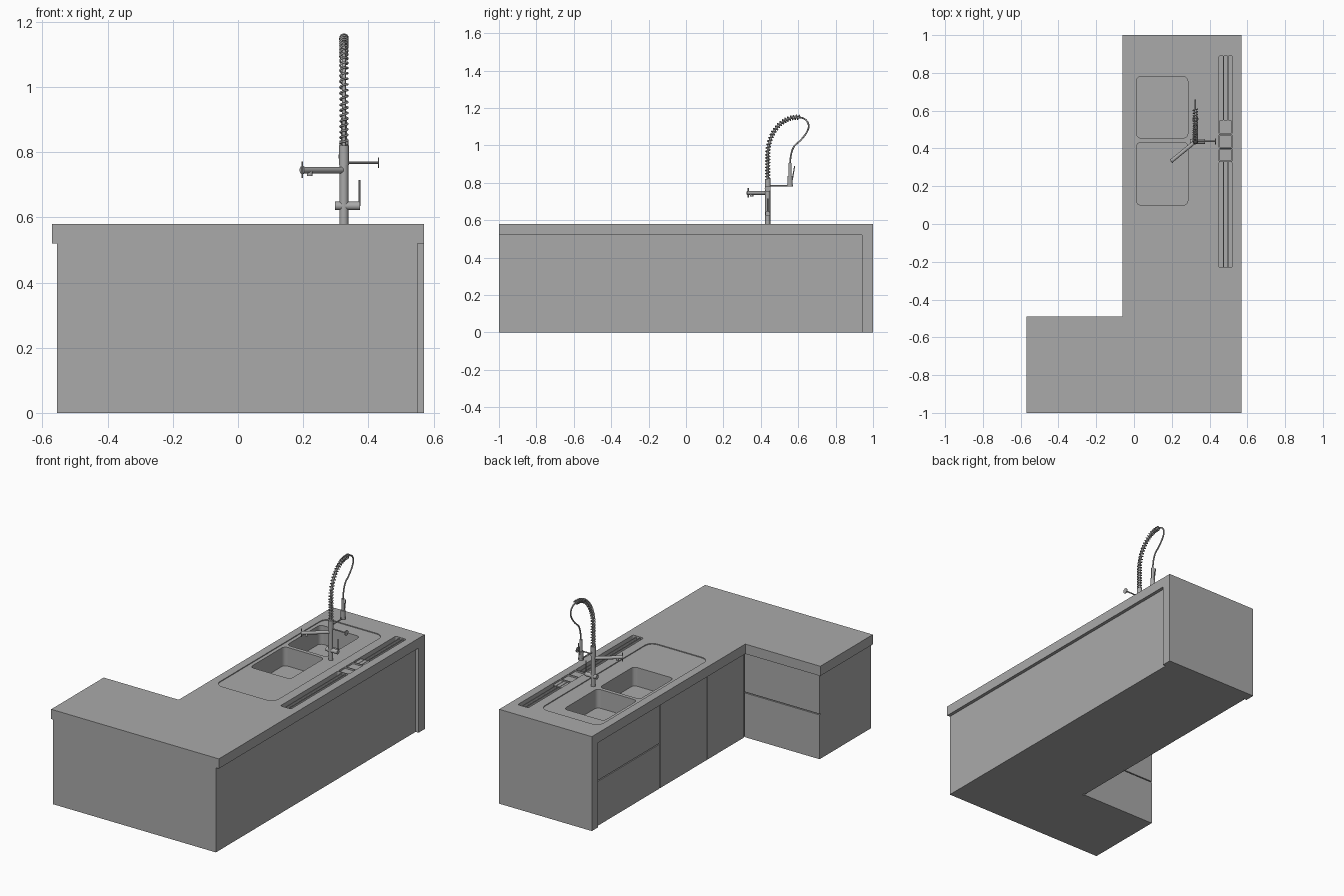
import bpy, bmesh, math
from mathutils import Vector

if "Cube" in bpy.data.objects:
    bpy.data.objects.remove(bpy.data.objects["Cube"])

grey = bpy.data.materials.new("plain grey")
grey.use_nodes = True
grey.diffuse_color = (0.4, 0.4, 0.4, 1)
grey.node_tree.nodes["Principled BSDF"].inputs["Base Color"].default_value = (0.4, 0.4, 0.4, 1)


def add(name, bm, smooth=False):
    bmesh.ops.recalc_face_normals(bm, faces=bm.faces)
    mesh = bpy.data.meshes.new(name)
    bm.to_mesh(mesh)
    bm.free()
    mesh.materials.append(grey)
    ob = bpy.data.objects.new(name, mesh)
    bpy.context.collection.objects.link(ob)
    if smooth:
        bpy.ops.object.select_all(action='DESELECT')
        ob.select_set(True)
        bpy.context.view_layer.objects.active = ob
        bpy.ops.object.shade_smooth_by_angle()
    return ob


def prism(name, outline, z0, z1):
    bm = bmesh.new()
    face = bm.faces.new([bm.verts.new((x, y, z0)) for x, y in outline])
    ext = bmesh.ops.extrude_face_region(bm, geom=[face])
    for v in ext["geom"]:
        if isinstance(v, bmesh.types.BMVert):
            v.co.z = z1
    return add(name, bm)


def rounded(x0, x1, y0, y1, r, steps=6):
    pts = []
    corners = [(x1 - r, y1 - r), (x0 + r, y1 - r), (x0 + r, y0 + r), (x1 - r, y0 + r)]
    for q, (cx, cy) in enumerate(corners):
        for i in range(steps + 1):
            a = (q + i / steps) * math.pi / 2
            pts.append((cx + r * math.cos(a), cy + r * math.sin(a)))
    return pts


def box(name, x0, x1, y0, y1, z0, z1):
    return prism(name, [(x0, y0), (x1, y0), (x1, y1), (x0, y1)], z0, z1)


def rod(name, a, b, r, sides=20):
    a, b = Vector(a), Vector(b)
    bm = bmesh.new()
    bmesh.ops.create_cone(bm, cap_ends=True, segments=sides, radius1=r, radius2=r, depth=(b - a).length)
    turn = Vector((0, 0, 1)).rotation_difference(b - a)
    for v in bm.verts:
        v.co = turn @ v.co + (a + b) / 2
    return add(name, bm, True)


def tube(name, pts, r, kind='POLY', res=2):
    cu = bpy.data.curves.new(name, 'CURVE')
    cu.dimensions = '3D'
    cu.bevel_depth, cu.bevel_resolution, cu.use_fill_caps = r, res, True
    sp = cu.splines.new(kind)
    sp.points.add(len(pts) - 1)
    for p, co in zip(sp.points, pts):
        p.co = (*co, 1)
    if kind == 'NURBS':
        sp.order_u, sp.use_endpoint_u = 3, True
    cu.materials.append(grey)
    ob = bpy.data.objects.new(name, cu)
    bpy.context.collection.objects.link(ob)


def cut(target, cutters):
    for c in cutters:
        m = target.modifiers.new("cut", 'BOOLEAN')
        m.operation, m.solver, m.object = 'DIFFERENCE', 'EXACT', c
        c.hide_render = True
        c.hide_set(True)


TOP, UNDER = 0.58, 0.52


def ell(inset, front, right, back):
    return [(-0.57 + inset, front), (right, front), (right, back), (-0.06 + inset, back),
            (-0.06 + inset, -0.49 - inset), (-0.57 + inset, -0.49 - inset)]


# Worktop, end panel and cabinet carcass
worktop = prism("worktop", ell(0, -1, 0.57, 1), UNDER, TOP)
box("end_panel", -0.06, 0.57, 0.94, 1, 0, UNDER)
carcass = prism("cabinet_carcass", ell(0.021, -1, 0.55, 0.94), 0, UNDER)
box("leg_end_panel", -0.556, -0.549, -1, -0.511, 0, UNDER)

# Drawer and door fronts, separated by narrow grooves
g = 0.003
for name, y0, y1, z0, z1 in [("lower_drawer", 0.32, 0.94, 0, 0.275), ("upper_drawer", 0.32, 0.94, 0.275, UNDER),
                             ("wide_door", -0.14, 0.32, 0, UNDER), ("narrow_door", -0.5, -0.14, 0, UNDER)]:
    box(name, -0.047, -0.039, y0 + g, y1 - g, z0 + (g if z0 else 0), z1 - (g if z1 < UNDER else 0))
box("leg_lower_drawer", -0.556, -0.047, -0.511, -0.503, 0, 0.275 - g)
box("leg_upper_drawer", -0.556, -0.047, -0.511, -0.503, 0.275 + g, UNDER)

# Sink surround, basins and drains
surround = prism("surround_cutter", rounded(-0.01, 0.39, -0.21, 0.86, 0.05), TOP - 0.005, TOP + 0.1)
FLOOR = 0.46
basins = [prism("basin_cutter", rounded(0.012, 0.285, y0, y1, 0.025), FLOOR, TOP + 0.1)
          for y0, y1 in [(0.1, 0.432), (0.455, 0.78)]]
for y in (0.265, 0.62):
    rod("drain", (0.19, y, FLOOR - 0.01), (0.19, y, FLOOR + 0.003), 0.057, 32)

# Accessory channel with rails and inserts
channels = [prism("channel_cutter", rounded(0.449, 0.521, y0, y1, 0.008), TOP - 0.035, TOP + 0.1)
            for y0, y1 in [(-0.23, 0.328), (0.332, 0.398), (0.402, 0.473), (0.477, 0.89)]]
for y0, y1 in [(-0.23, 0.328), (0.477, 0.89)]:
    for x in (0.472, 0.496):
        box("channel_rail", x, x + 0.005, y0, y1, TOP - 0.036, TOP - 0.006)
for y0, y1 in [(0.335, 0.395), (0.405, 0.47), (0.48, 0.55)]:
    prism("channel_insert", rounded(0.452, 0.518, y0, y1, 0.006), TOP - 0.036, TOP - 0.008)
cut(worktop, [surround] + basins + channels)
cut(carcass, basins)

# Tap column, mixer lever and side knob
X, Y = 0.325, 0.437
rod("tap_column", (X, Y, TOP - 0.006), (X, Y, 0.76), 0.0135)
rod("tap_collar", (X, Y, 0.76), (X, Y, 0.82), 0.0155)
rod("mixer_body", (0.297, Y, 0.635), (0.375, Y, 0.635), 0.013)
rod("mixer_lever", (0.373, Y, 0.635), (0.373, Y, 0.715), 0.003, 10)
rod("knob_stem", (X, Y, 0.768), (0.43, Y, 0.768), 0.004, 10)
rod("knob_disc", (0.429, Y, 0.768), (0.433, Y, 0.768), 0.016)

# Swivel spout with its nozzle and end disc
rod("spout", (X, Y, 0.745), (0.2, 0.335, 0.745), 0.01)
rod("spout_nozzle", (0.22, 0.351, 0.745), (0.22, 0.351, 0.727), 0.009)
rod("spout_disc", (0.2, 0.335, 0.745), (0.196, 0.332, 0.745), 0.012)
rod("spout_pin", (0.197, 0.333, 0.72), (0.197, 0.333, 0.772), 0.003, 10)

# Sprung hose: a path rises straight, then bends over an arc
RISE, CZ, RY, RZ = 0.13, 0.95, 0.155, 0.2


def path(t):
    if t < 0.3:
        return Vector((X, Y, 0.82 + RISE * t / 0.3))
    a = (t - 0.3) / 0.7 * math.radians(96)
    return Vector((X, Y + RY * (1 - math.cos(a)), CZ + RZ * math.sin(a)))


TURNS, PER = 26, 14
coil = []
for i in range(TURNS * PER + 1):
    t = i / (TURNS * PER)
    tan = (path(t + 0.001) - path(t - 0.001)).normalized()
    side = Vector((1, 0, 0))
    a = i / PER * math.tau
    coil.append(path(t) + 0.0115 * (math.cos(a) * side + math.sin(a) * tan.cross(side)))
tube("hose_spring", coil, 0.0032, res=1)
tube("inner_hose", [path(i / 24) for i in range(25)], 0.006)
tube("hanging_hose", [path(1), (X, 0.635, 1.148), (X, 0.665, 1.1), (X, 0.62, 1.03),
                      (X, 0.56, 0.985), (X, 0.556, 0.9)], 0.0045, 'NURBS')

# Spray head, trigger and holder arm
rod("spray_neck", (X, 0.556, 0.83), (X, 0.556, 0.905), 0.009)
rod("spray_head", (X, 0.556, 0.79), (X, 0.556, 0.835), 0.014)
rod("spray_trigger", (X, 0.568, 0.815), (X, 0.581, 0.89), 0.003, 10)
rod("holder_arm", (X, Y, 0.785), (X, 0.556, 0.785), 0.004, 10)
rod("holder_ring", (X, 0.556, 0.78), (X, 0.556, 0.792), 0.016)
